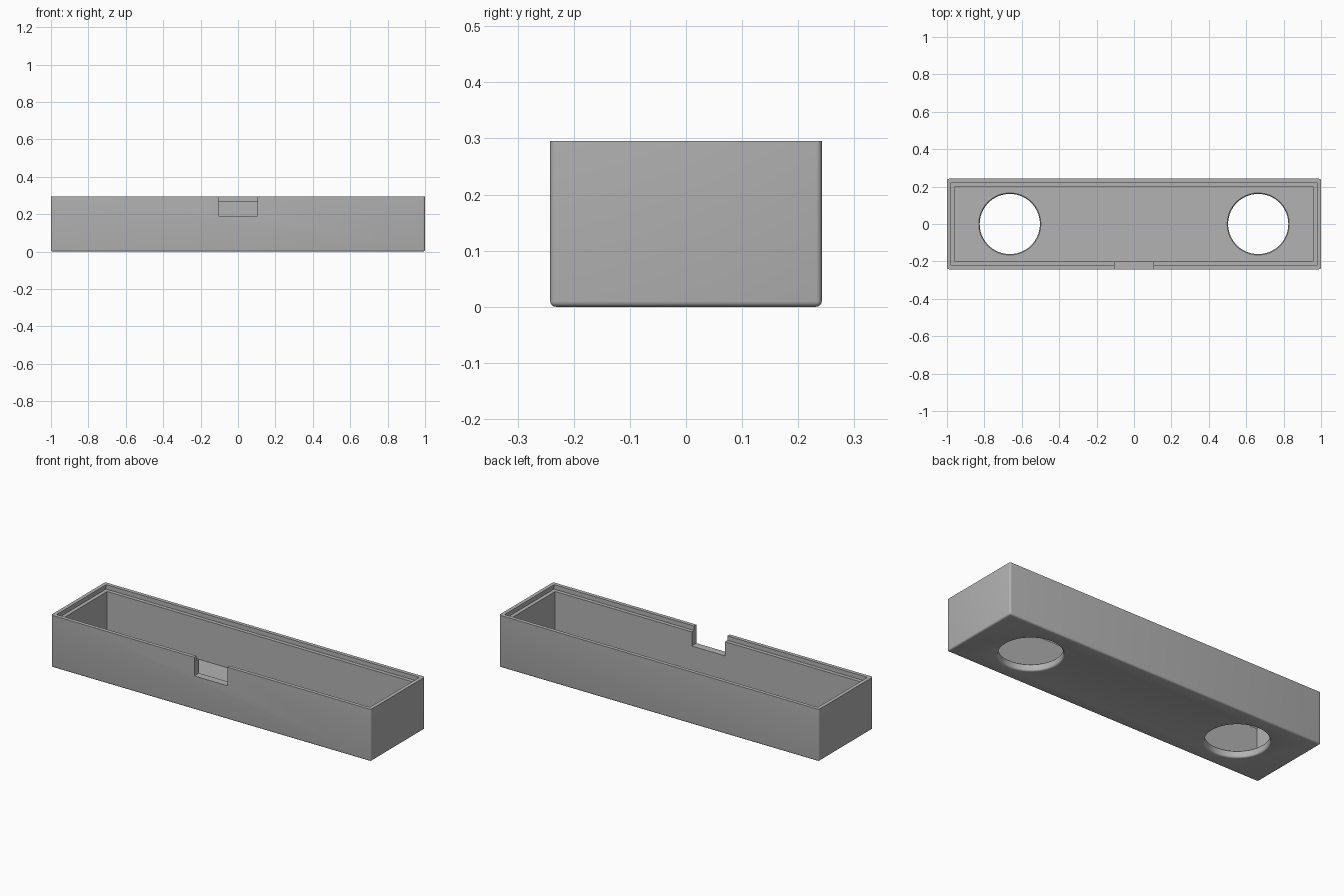
import bpy, bmesh, math

old = bpy.data.objects.get("Cube")
if old:
    bpy.data.objects.remove(old)

L, W, H = 2.0, 0.484, 0.295      # outer size
WALL, LIP, FLOOR = 0.042, 0.021, 0.04
R = 0.01                         # edge rounding

grey = bpy.data.materials.new("plain_grey")
grey.use_nodes = True
colour = (0.45, 0.45, 0.45, 1)
grey.diffuse_color = colour
grey.node_tree.nodes["Principled BSDF"].inputs["Base Color"].default_value = colour


def make_object(name, bm):
    bmesh.ops.recalc_face_normals(bm, faces=bm.faces)
    mesh = bpy.data.meshes.new(name)
    bm.to_mesh(mesh)
    bm.free()
    mesh.materials.append(grey)
    obj = bpy.data.objects.new(name, mesh)
    bpy.context.collection.objects.link(obj)
    return obj


def box(x, y, z):
    """Box from (min, max) pairs on each axis."""
    bm = bmesh.new()
    bmesh.ops.create_cube(bm, size=1)
    for v in bm.verts:
        v.co = [lo if c < 0 else hi for c, (lo, hi) in zip(v.co, (x, y, z))]
    return bm


def centred_box(x, y, z0, z1):
    return box((-x, x), (-y, y), (z0, z1))


def hole_cutter(cx):
    """Round plug that flares at the underside and slightly at the floor."""
    r = 0.161
    profile = [(r + R, -0.05)]
    for i in range(5):
        a = math.pi / 2 * i / 4
        profile.append((r + R - R * math.sin(a), R - R * math.cos(a)))
    profile += [(r, FLOOR - 0.005), (r + 0.005, FLOOR), (r + 0.005, 0.1)]
    bm = bmesh.new()
    n = 64
    rings = [[bm.verts.new((cx + p * math.cos(math.tau * k / n),
                            p * math.sin(math.tau * k / n), z))
              for k in range(n)] for p, z in profile]
    for a, b in zip(rings, rings[1:]):
        for k in range(n):
            m = (k + 1) % n
            bm.faces.new((a[k], a[m], b[m], b[k]))
    bm.faces.new(rings[0])
    bm.faces.new(rings[-1])
    return bm


# Outer block, rounded on every edge except the top rim
block = centred_box(L / 2, W / 2, 0, H)
edges = [e for e in block.edges if min(v.co.z for v in e.verts) < H / 2]
bmesh.ops.bevel(block, geom=edges, offset=R, segments=4, profile=0.5,
                affect='EDGES', clamp_overlap=True)
tray = make_object("tray", block)

# Cavity, lid ledge, front notch and two floor holes
cutters = [
    make_object("cavity_cutter", centred_box(L / 2 - WALL, W / 2 - WALL, FLOOR, H + 0.1)),
    make_object("ledge_cutter", centred_box(L / 2 - LIP, W / 2 - LIP, 0.27, H + 0.15)),
    make_object("notch_cutter", box((-0.104, 0.104), (-W, -0.1), (0.19, H + 0.2))),
    make_object("right_hole_cutter", hole_cutter(-0.664)),
    make_object("left_hole_cutter", hole_cutter(0.664)),
]
bpy.context.view_layer.objects.active = tray
for cutter in cutters:
    cutter.hide_render = True
    mod = tray.modifiers.new(cutter.name, 'BOOLEAN')
    mod.operation = 'DIFFERENCE'
    mod.solver = 'EXACT'
    mod.object = cutter
    bpy.ops.object.modifier_apply(modifier=mod.name)
    bpy.data.objects.remove(cutter)

# Smooth the rounded edges and holes, keep the rest crisp
bpy.ops.object.select_all(action='DESELECT')
tray.select_set(True)
bpy.ops.object.shade_smooth_by_angle(angle=math.radians(30))
